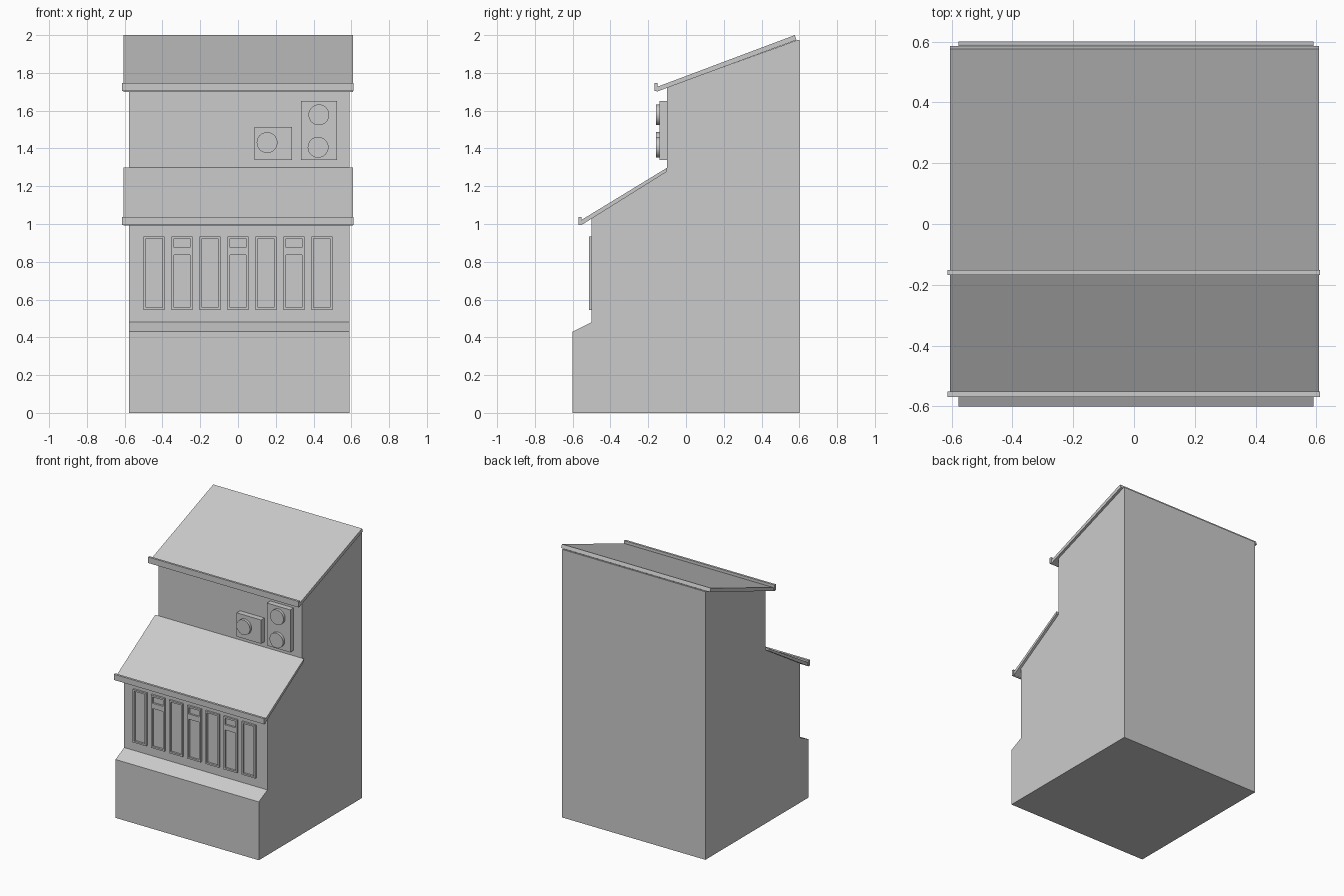
import bpy, bmesh, math

if "Cube" in bpy.data.objects:
    bpy.data.objects.remove(bpy.data.objects["Cube"])


def finish(name, bm):
    bmesh.ops.recalc_face_normals(bm, faces=bm.faces)
    me = bpy.data.meshes.new(name)
    bm.to_mesh(me)
    bm.free()
    ob = bpy.data.objects.new(name, me)
    bpy.context.collection.objects.link(ob)
    return ob


def extrude_x(name, profile, x0, x1):
    """Extrude a (y, z) outline along x."""
    bm = bmesh.new()
    face = bm.faces.new([bm.verts.new((x0, y, z)) for y, z in profile])
    ext = bmesh.ops.extrude_face_region(bm, geom=[face])
    for v in ext["geom"]:
        if isinstance(v, bmesh.types.BMVert):
            v.co.x = x1
    return finish(name, bm)


def box(name, x0, x1, y0, y1, z0, z1):
    return extrude_x(name, [(y0, z0), (y1, z0), (y1, z1), (y0, z1)], x0, x1)


def window(name, cx, openings):
    """Framed panel: front face pierced by stacked openings (z0, z1)."""
    w, t, z0, z1 = 0.055, 0.012, 0.545, 0.935
    xs = [cx - w, cx - w + t, cx + w - t, cx + w]
    zs = [z0] + [z for o in openings for z in o] + [z1]
    bm = bmesh.new()
    grid = [[bm.verts.new((x, -0.514, z)) for x in xs] for z in zs]
    for j in range(len(zs) - 1):
        for i in range(3):
            if i == 1 and j % 2 == 1:
                continue
            bm.faces.new((grid[j][i], grid[j][i + 1], grid[j + 1][i + 1], grid[j + 1][i]))
    ext = bmesh.ops.extrude_face_region(bm, geom=bm.faces[:], use_keep_orig=True)
    for v in ext["geom"]:
        if isinstance(v, bmesh.types.BMVert):
            v.co.y = -0.5
    return finish(name, bm)


def fan(name, x, z):
    bpy.ops.mesh.primitive_cylinder_add(vertices=32, radius=0.055, depth=0.021,
                                        location=(x, -0.1495, z),
                                        rotation=(math.pi / 2, 0, 0))
    bpy.context.object.name = name
    bpy.ops.object.shade_smooth_by_angle()


# Stepped building body
extrude_x("building_body", [(-0.6, 0), (0.6, 0), (0.6, 1.975), (0.59, 1.974),
                            (-0.1, 1.722), (-0.1, 1.28), (-0.5, 1.028),
                            (-0.5, 0.48), (-0.6, 0.43)], -0.578, 0.59)

# Sloping roofs with upturned front lips
extrude_x("upper_roof", [(-0.156, 1.70), (0.585, 1.974), (0.576, 2.0), (-0.156, 1.725)],
          -0.605, 0.608)
box("upper_lip", -0.614, 0.612, -0.168, -0.152, 1.703, 1.747)
extrude_x("lower_roof", [(-0.556, 0.993), (-0.1, 1.278), (-0.1, 1.298), (-0.556, 1.02)],
          -0.605, 0.608)
box("lower_lip", -0.614, 0.612, -0.569, -0.552, 0.995, 1.037)

# Row of windows, every second one with a transom
for i in range(7):
    split = [(0.557, 0.837), (0.876, 0.922)] if i % 2 else [(0.557, 0.923)]
    window(f"window_{i + 1}", -0.444 + 0.148 * i, split)

# Wall-mounted cooling units
box("small_unit", 0.087, 0.286, -0.14, -0.1, 1.338, 1.513)
box("large_unit", 0.333, 0.524, -0.14, -0.1, 1.338, 1.651)
for i, (x, z) in enumerate([(0.154, 1.431), (0.428, 1.578), (0.424, 1.406)]):
    fan(f"fan_{i + 1}", x, z)
